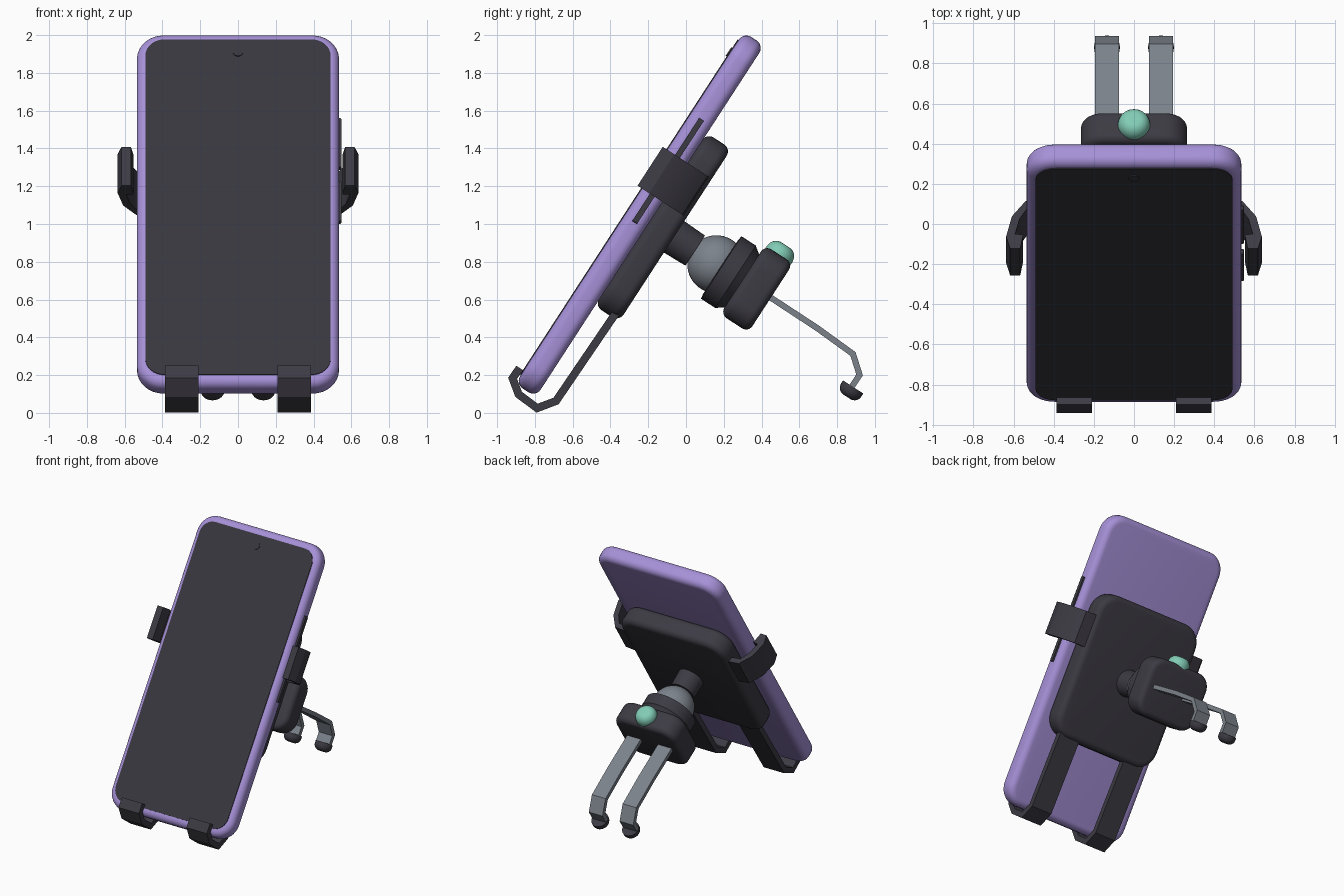
import bpy, bmesh, math
from mathutils import Matrix, Vector

if "Cube" in bpy.data.objects:
    bpy.data.objects.remove(bpy.data.objects["Cube"])

# Tilted frame of the phone: X across, Y towards the back, Z up along the phone
TILT = Matrix.Translation((0, -0.245, 1.05)) @ Matrix.Rotation(math.radians(-33), 4, 'X')
WORLD = Matrix.Identity(4)


def material(name, rgb):
    m = bpy.data.materials.new(name)
    m.diffuse_color = (*rgb, 1)
    m.use_nodes = True
    m.node_tree.nodes["Principled BSDF"].inputs["Base Color"].default_value = m.diffuse_color
    return m


PURPLE = material("purple_case", (0.38, 0.28, 0.68))
DARK = material("dark_plastic", (0.046, 0.043, 0.056))
SCREEN = material("screen_black", (0.040, 0.038, 0.050))
GREY = material("grey_metal", (0.20, 0.225, 0.26))
GREEN = material("mint_button", (0.22, 0.60, 0.46))


def finish(bm, name, mat, frame):
    bmesh.ops.recalc_face_normals(bm, faces=bm.faces)
    me = bpy.data.meshes.new(name)
    bm.to_mesh(me)
    bm.free()
    me.transform(frame)
    me.materials.append(mat)
    ob = bpy.data.objects.new(name, me)
    bpy.context.collection.objects.link(ob)
    return ob


def prism(points, vec, name, mat, frame=TILT, rim=0):
    """Extrude a flat outline along vec, optionally rounding both rims."""
    bm = bmesh.new()
    face = bm.faces.new([bm.verts.new(p) for p in points])
    res = bmesh.ops.extrude_face_region(bm, geom=[face], use_keep_orig=True)
    top = [v for v in res["geom"] if isinstance(v, bmesh.types.BMVert)]
    bmesh.ops.translate(bm, verts=top, vec=vec)
    if rim:
        caps = [f for f in bm.faces if len(f.verts) == len(points)]
        edges = list({e for f in caps for e in f.edges})
        bmesh.ops.bevel(bm, geom=edges, offset=rim, segments=6, profile=0.5, affect='EDGES')
    return finish(bm, name, mat, frame)


def slab(name, mat, x, s0, s1, t0, t1, radius, rim=0, cx=0):
    """Rounded rectangle plate: half width x, length s0..s1, depth t0..t1."""
    pts = []
    corners = [(1, 1), (-1, 1), (-1, -1), (1, -1)]
    for q, (sx, sz) in enumerate(corners):
        ox = cx + sx * (x - radius)
        oz = (s1 - radius) if sz > 0 else (s0 + radius)
        for i in range(9):
            a = math.pi / 2 * (q + i / 8)
            pts.append((ox + radius * math.cos(a), t0, oz + radius * math.sin(a)))
    return prism(pts, (0, t1 - t0, 0), name, mat, TILT, rim)


def ribbon(path, thick, x0, x1, name, mat):
    """Bent strip: mitred offset of a (y, z) path, extruded across x."""
    p = [Vector(q) for q in path]
    left, right = [], []
    for i, q in enumerate(p):
        a = (q - p[i - 1]).normalized() if i else (p[1] - q).normalized()
        b = (p[i + 1] - q).normalized() if i < len(p) - 1 else a
        d = (a + b).normalized()
        off = Vector((-d.y, d.x)) * (thick / 2 / max(0.5, d.dot(a)))
        left.append(q + off)
        right.append(q - off)
    pts = [(x0, v.x, v.y) for v in left + right[::-1]]
    return prism(pts, (x1 - x0, 0, 0), name, mat, WORLD)


def lathe(profile, name, mat, frame, n=40):
    """Revolve (radius, height) pairs about local Z; ends are capped."""
    bm = bmesh.new()
    rings = [[bm.verts.new((r * math.cos(2 * math.pi * i / n),
                            r * math.sin(2 * math.pi * i / n), h)) for i in range(n)]
             for r, h in profile]
    for a, b in zip(rings, rings[1:]):
        for i in range(n):
            bm.faces.new((a[i], a[(i + 1) % n], b[(i + 1) % n], b[i]))
    bm.faces.new(rings[0])
    bm.faces.new(rings[-1])
    return finish(bm, name, mat, frame)


def dome(r, base, height):
    """Profile of a cylinder with a rounded cap."""
    cap = [(r * (0.35 + 0.65 * math.cos(a)), base + height * (0.3 + 0.7 * math.sin(a)))
           for a in (math.pi / 2 * i / 8 for i in range(9))]
    return [(r, base)] + cap


# Phone: case, screen, camera dot and side buttons
slab("phone_case", PURPLE, 0.535, -1.11, 1.11, -0.065, 0.065, 0.14, 0.048)
slab("phone_screen", SCREEN, 0.49, -1.055, 1.06, -0.070, -0.058, 0.10)
slab("front_camera", SCREEN, 0.027, 0.953, 1.007, -0.076, -0.066, 0.0265)
for label, s0, s1 in (("upper", 0.29, 0.60), ("lower", -0.05, 0.20)):
    slab(label + "_side_button", DARK, 0.02, s0, s1, -0.015, 0.015, 0.012, 0, 0.528)

# Cradle plate behind the phone
slab("cradle_plate", DARK, 0.46, -0.535, 0.555, 0.062, 0.217, 0.15, 0.045)

# Side grips with inner pads
GRIP = [(0.42, 0.20), (0.54, 0.19), (0.608, 0.10), (0.637, -0.02), (0.617, -0.093),
        (0.567, -0.093), (0.552, -0.01), (0.592, -0.005), (0.57, 0.085),
        (0.53, 0.15), (0.42, 0.16)]
# Bottom support legs, vent hooks and their tips, all in mirrored pairs
LEG = [(-0.36, 0.545), (-0.688, 0.063), (-0.788, 0.025), (-0.886, 0.098),
       (-0.918, 0.183), (-0.881, 0.238)]
HOOK = [(0.40, 0.642), (0.693, 0.45), (0.884, 0.312), (0.919, 0.201), (0.872, 0.130)]
for side, k in (("right", 1), ("left", -1)):
    prism([(k * x, t, 0.122) for x, t in GRIP], (0, 0, 0.245), side + "_grip", DARK)
    ribbon(LEG, 0.042, k * 0.208, k * 0.386, side + "_support_leg", DARK)
    ribbon(HOOK, 0.032, k * 0.075, k * 0.194, side + "_vent_hook", GREY)
    tip = TILT @ Matrix.Translation((k * 0.1345, 1.445, -0.15)) @ Matrix.Rotation(math.pi, 4, 'X')
    lathe(dome(0.064, 0, 0.062), side + "_hook_tip", DARK, tip, 24)

# Ball joint: neck, ball and collar, turned about the cradle's normal
AXIS = TILT @ Matrix.Rotation(-math.pi / 2, 4, 'X')
lathe([(0.10, 0.19), (0.095, 0.35)], "neck", DARK, AXIS)
ball = [(0.153 * math.sin(math.pi * i / 20) + 0.0005, 0.483 - 0.153 * math.cos(math.pi * i / 20))
        for i in range(21)]
lathe(ball, "ball", GREY, AXIS)
lathe([(0.17, 0.51), (0.197, 0.515), (0.197, 0.605), (0.185, 0.62), (0.15, 0.67)],
      "ball_collar", DARK, AXIS)

# Vent clip body with its release button
slab("clip_body", DARK, 0.265, -0.21, 0.225, 0.645, 0.822, 0.11, 0.04)
lathe(dome(0.08, 0.20, 0.085), "release_button", GREEN,
      TILT @ Matrix.Translation((0, 0.735, 0)))

# Smooth curved surfaces, keep the bends crisp
bpy.ops.object.select_all(action='SELECT')
bpy.context.view_layer.objects.active = bpy.context.selected_objects[0]
bpy.ops.object.shade_smooth_by_angle(angle=math.radians(24))
